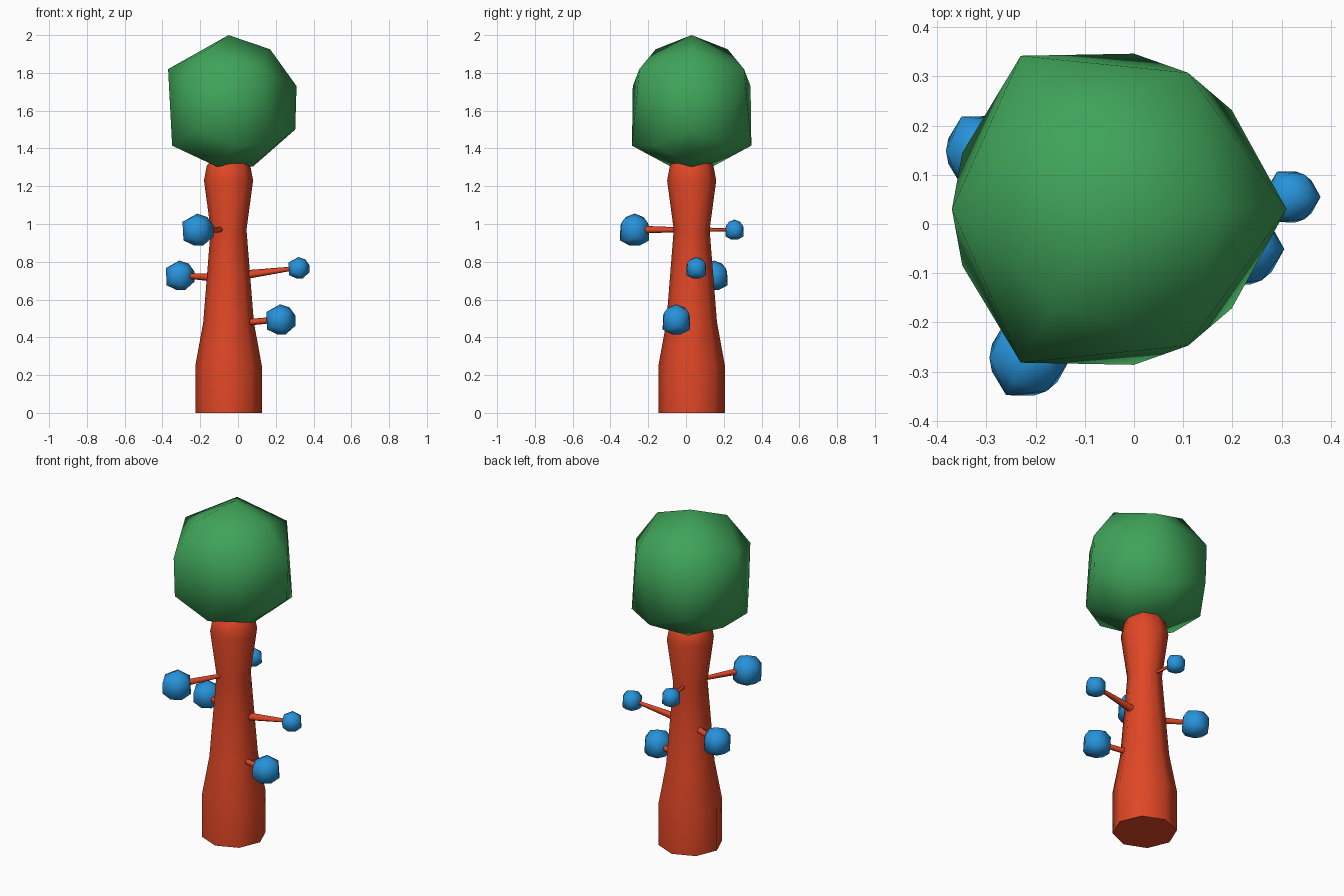
import bpy, bmesh, math
from mathutils import Vector

if "Cube" in bpy.data.objects:
    bpy.data.objects.remove(bpy.data.objects["Cube"])


def material(name, rgb):
    m = bpy.data.materials.new(name)
    m.diffuse_color = (*rgb, 1)
    m.use_nodes = True
    m.node_tree.nodes["Principled BSDF"].inputs["Base Color"].default_value = m.diffuse_color
    return m


RED = material("bark red", (0.74, 0.062, 0.019))
GREEN = material("leaf green", (0.05, 0.37, 0.10))
BLUE = material("fruit blue", (0.02, 0.29, 0.70))
CX, CY = -0.05, 0.03


def finish(bm, name, mat, angle):
    bmesh.ops.recalc_face_normals(bm, faces=bm.faces)
    me = bpy.data.meshes.new(name)
    bm.to_mesh(me)
    bm.free()
    me.materials.append(mat)
    ob = bpy.data.objects.new(name, me)
    bpy.context.collection.objects.link(ob)
    bpy.ops.object.select_all(action='DESELECT')
    ob.select_set(True)
    bpy.context.view_layer.objects.active = ob
    bpy.ops.object.shade_smooth_by_angle(angle=math.radians(angle))
    return ob


def lathe(name, profile, sides, mat):
    bm = bmesh.new()
    rings = []
    for r, z in profile:
        rings.append([bm.verts.new((CX + r * math.cos(2 * math.pi * i / sides),
                                    CY + r * math.sin(2 * math.pi * i / sides), z))
                      for i in range(sides)])
    for a, b in zip(rings, rings[1:]):
        for i in range(sides):
            j = (i + 1) % sides
            bm.faces.new((a[i], a[j], b[j], b[i]))
    bm.faces.new(rings[0])
    bm.faces.new(rings[-1])
    return finish(bm, name, mat, 50)


# Three-fold faceted ball: (radius, height, angles within one third turn)
BALL_RINGS = [(0.22, 0.275, (0,)), (0.32, 0.17, (60,)), (0.36, 0.08, (0,)),
              (0.353, -0.15, (0,)), (0.32, -0.235, (39, 81)), (0.13, -0.345, (0,))]


def faceted_ball(name, centre, scale, mat):
    bm = bmesh.new()
    c = Vector(centre)
    bm.verts.new(c + Vector((0, 0, 0.35)) * scale)
    for r, z, angles in BALL_RINGS:
        for k in range(3):
            for a in angles:
                t = math.radians(a + 120 * k)
                bm.verts.new(c + Vector((r * math.cos(t), r * math.sin(t), z)) * scale)
    bmesh.ops.convex_hull(bm, input=bm.verts)
    return finish(bm, name, mat, 60)


def twig(name, start, end, r1, r2):
    start, end = Vector(start), Vector(end)
    d = end - start
    bm = bmesh.new()
    bmesh.ops.create_cone(bm, cap_ends=True, segments=6, radius1=r1, radius2=r2, depth=d.length)
    rot = d.to_track_quat('Z', 'Y')
    for v in bm.verts:
        v.co = rot @ v.co + (start + end) / 2
    return finish(bm, name, RED, 65)


# Trunk and crown
lathe("trunk", [(0.176, 0), (0.176, 0.25), (0.134, 0.48), (0.114, 0.73), (0.095, 0.97),
                (0.13, 1.23), (0.115, 1.31), (0.08, 1.35)], 8, RED)
faceted_ball("crown", (CX, CY, 1.65), 1.0, GREEN)

# Fruits on twigs: centre, scale, twig start height, twig radii
FRUITS = [((-0.216, -0.272, 0.970), 0.243, 0.97, 0.010, 0.022),
          ((-0.310, 0.148, 0.728), 0.225, 0.71, 0.024, 0.012),
          ((0.320, 0.055, 0.768), 0.164, 0.72, 0.028, 0.009),
          ((0.223, -0.051, 0.495), 0.229, 0.47, 0.018, 0.016),
          ((-0.080, 0.257, 0.970), 0.152, 0.97, 0.012, 0.008)]
for n, (c, s, z, r1, r2) in enumerate(FRUITS, 1):
    faceted_ball(f"fruit_{n}", c, s, BLUE)
    twig(f"twig_{n}", (CX, CY, z), c, r1, r2)
